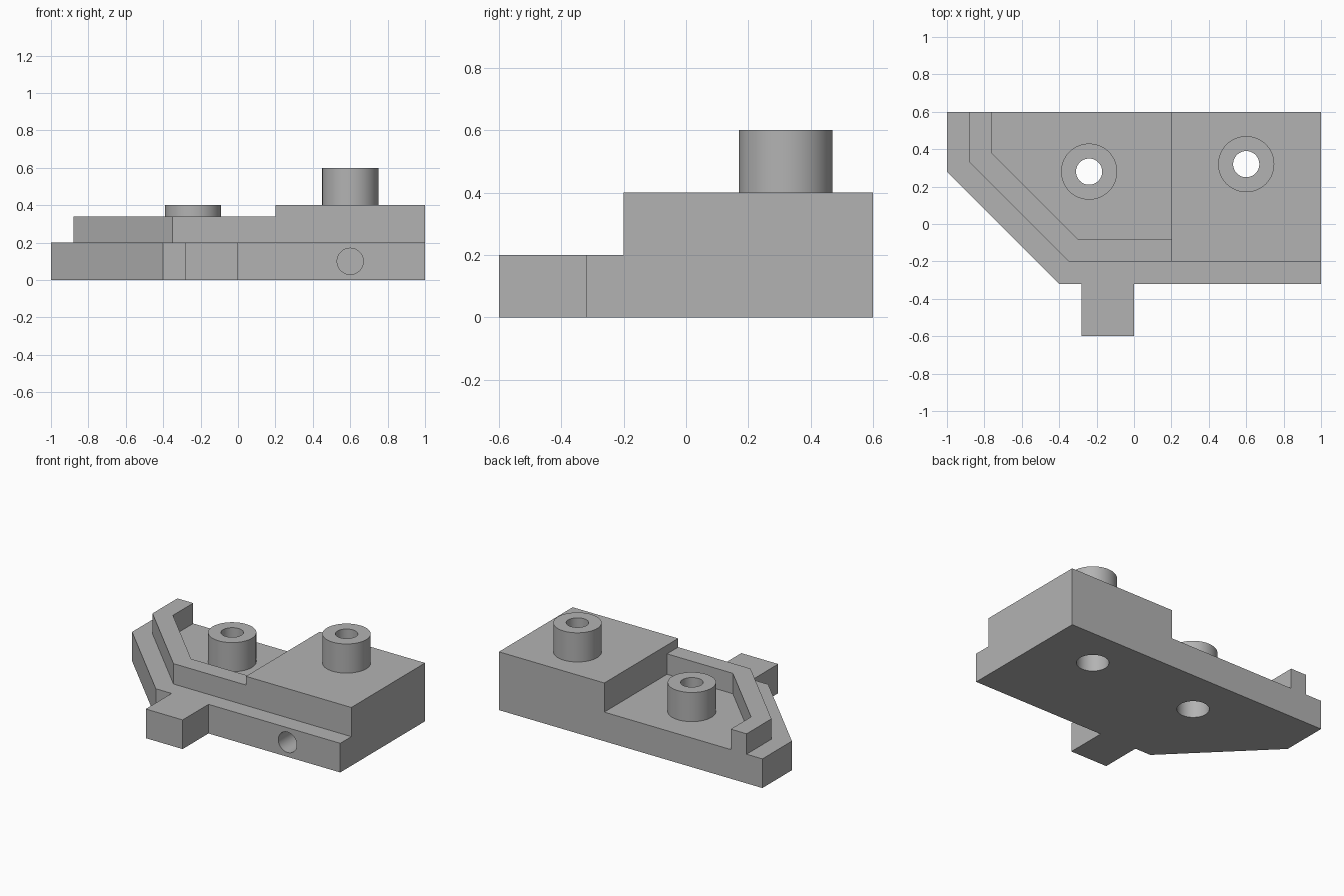
import bpy, bmesh, math

cube = bpy.data.objects.get("Cube")
if cube:
    bpy.data.objects.remove(cube, do_unlink=True)

grey = bpy.data.materials.new("mid grey")
grey.use_nodes = True
grey.diffuse_color = (0.45, 0.45, 0.45, 1)
grey.node_tree.nodes["Principled BSDF"].inputs["Base Color"].default_value = (0.45, 0.45, 0.45, 1)


def prism(name, outline, z0, z1):
    """Extrude a flat outline from z0 up to z1."""
    bm = bmesh.new()
    face = bm.faces.new([bm.verts.new((x, y, z0)) for x, y in outline])
    top = bmesh.ops.extrude_face_region(bm, geom=[face])["geom"]
    bmesh.ops.translate(bm, vec=(0, 0, z1 - z0),
                        verts=[v for v in top if isinstance(v, bmesh.types.BMVert)])
    bmesh.ops.recalc_face_normals(bm, faces=bm.faces)
    mesh = bpy.data.meshes.new(name)
    bm.to_mesh(mesh)
    bm.free()
    mesh.materials.append(grey)
    obj = bpy.data.objects.new(name, mesh)
    bpy.context.collection.objects.link(obj)
    return obj


def cylinder(name, x, y, radius, z0, z1, sides=64):
    ring = [(x + radius * math.cos(math.tau * i / sides),
             y + radius * math.sin(math.tau * i / sides)) for i in range(sides)]
    return prism(name, ring, z0, z1)


def cut(obj, cutter):
    mod = obj.modifiers.new("hole", 'BOOLEAN')
    mod.operation = 'DIFFERENCE'
    mod.solver = 'EXACT'
    mod.object = cutter
    cutter.hide_render = True
    cutters.add(cutter)


cutters = set()

# Base plate with a chamfered corner and a front tab
base = prism("base_plate", [(-1, 0.6), (-1, 0.28), (-0.4, -0.32), (-0.28, -0.32), (-0.28, -0.6),
                            (0, -0.6), (0, -0.32), (1, -0.32), (1, 0.6)], 0, 0.2)

# Raised block and the rim around the open pocket
block = prism("raised_block", [(0.2, -0.2), (1, -0.2), (1, 0.6), (0.2, 0.6)], 0.2, 0.4)
rim = prism("pocket_rim", [(-0.88, 0.6), (-0.88, 0.33), (-0.35, -0.2), (0.2, -0.2),
                           (0.2, -0.08), (-0.3, -0.08), (-0.76, 0.38), (-0.76, 0.6)], 0.2, 0.34)

# Hollow posts, with wider bores through the base
posts = []
for name, x, y, z in (("right_post", -0.24, 0.28, 0.2), ("left_post", 0.6, 0.32, 0.4)):
    post = cylinder(name, x, y, 0.15, z, z + 0.2)
    bore = cylinder(name + "_bore_cutter", x, y, 0.07, 0.1, 0.8)
    cut(post, bore)
    if z > 0.2:
        cut(block, bore)
    cut(base, cylinder(name + "_socket_cutter", x, y, 0.1, -0.1, 0.3))
    posts.append(post)

# Blind hole in the front face
side = cylinder("side_hole_cutter", 0, 0, 0.07, -0.16, 0.16)
side.rotation_euler.x = math.pi / 2
side.location = (0.6, -0.22, 0.1)
cut(base, side)

# Apply the cuts, remove the cutters and smooth the round walls
for obj in (base, block, rim, *posts):
    bpy.ops.object.select_all(action='DESELECT')
    obj.select_set(True)
    bpy.context.view_layer.objects.active = obj
    for mod in list(obj.modifiers):
        bpy.ops.object.modifier_apply(modifier=mod.name)
    bpy.ops.object.shade_smooth_by_angle(angle=math.radians(30))
for cutter in cutters:
    bpy.data.objects.remove(cutter, do_unlink=True)
